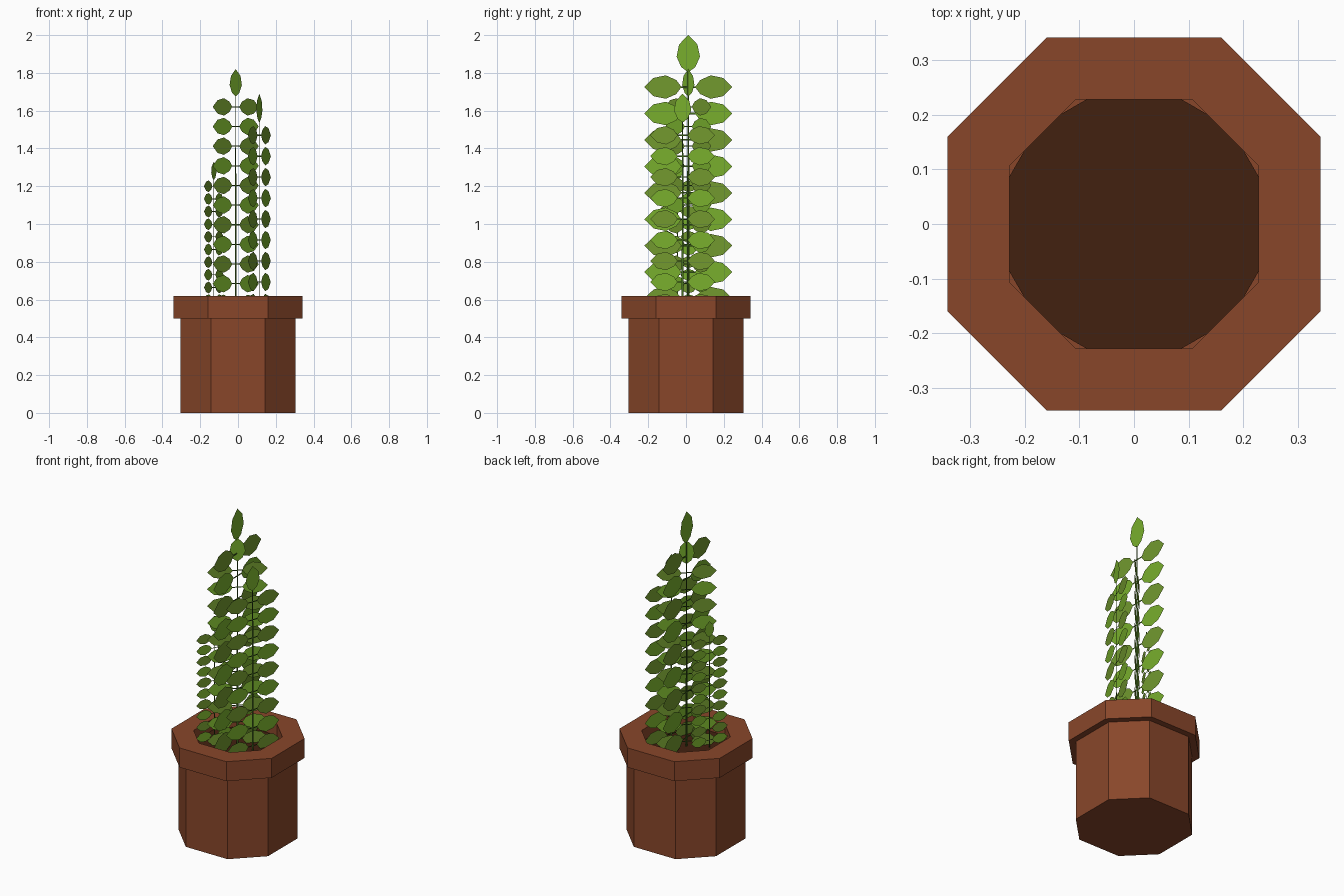
import bpy, bmesh, math
from mathutils import Vector

if "Cube" in bpy.data.objects:
    bpy.data.objects.remove(bpy.data.objects["Cube"])


def material(name, rgb):
    m = bpy.data.materials.new(name)
    m.diffuse_color = (*rgb, 1)
    m.use_nodes = True
    m.node_tree.nodes["Principled BSDF"].inputs["Base Color"].default_value = m.diffuse_color
    return m


CLAY = material("clay", (0.25, 0.062, 0.023))
SOIL = material("soil", (0.055, 0.015, 0.005))
LEAF_A = material("leaf_bright", (0.19, 0.43, 0.026))
LEAF_B = material("leaf_olive", (0.17, 0.32, 0.028))
STEM = material("stem_green", (0.06, 0.16, 0.015))


def finish(bm, name, mats):
    me = bpy.data.meshes.new(name)
    bm.to_mesh(me)
    bm.free()
    ob = bpy.data.objects.new(name, me)
    for m in mats:
        me.materials.append(m)
    bpy.context.collection.objects.link(ob)
    return ob


# Pot: chamfered-square rings swept up the outside, over the rim and down inside
def ring(bm, r, z):
    c = r * 0.468
    pts = [(r, -c), (r, c), (c, r), (-c, r), (-r, c), (-r, -c), (-c, -r), (c, -r)]
    return [bm.verts.new((x, y, z)) for x, y in pts]


bm = bmesh.new()
profile = [(0.305, 0), (0.305, 0.5), (0.342, 0.5), (0.342, 0.62), (0.228, 0.62), (0.228, 0.5)]
rings = [ring(bm, r, z) for r, z in profile]
for a, b in zip(rings, rings[1:]):
    for i in range(8):
        j = (i + 1) % 8
        bm.faces.new((a[i], a[j], b[j], b[i]))
bm.faces.new(rings[0][::-1])
bm.faces.new(rings[-1])
finish(bm, "pot", [CLAY])

# Soil: twelve-sided disc set into the pot wall
SOIL_Z = 0.55
bm = bmesh.new()
bm.faces.new([bm.verts.new((0.25 * math.cos(a), 0.25 * math.sin(a), SOIL_Z))
              for a in (math.radians(15 + 30 * i) for i in range(12))])
finish(bm, "soil", [SOIL])

# Leaf outline: (fraction of length, fraction of half width)
OUTLINE = [(0, 0), (0.14, 0.6), (0.42, 1), (0.75, 0.78), (1, 0),
           (0.75, -0.78), (0.42, -1), (0.14, -0.6)]


# Flat plant: built in its local XZ plane, then placed and turned
def plant(name, x, y, angle, tip, first, step, count, s):
    bm = bmesh.new()

    def poly(pts, mat):
        f = bm.faces.new([bm.verts.new((u, 0, v)) for u, v in pts])
        f.material_index = mat

    def leaf(base, direction, mat):
        side = Vector((-direction.y, direction.x))
        poly([base + direction * (t * 0.197 * s) + side * (w * 0.062 * s)
              for t, w in OUTLINE], mat)

    w = 0.007 * s
    top = tip - 0.197 * s
    poly([(-w, SOIL_Z), (w, SOIL_Z), (w * 0.6, top + 0.01), (-w * 0.6, top + 0.01)], 2)
    leaf(Vector((0, top)), Vector((0, 1)), 0)
    for i in range(count):
        z = first - i * step
        for d in (-1, 1):
            leaf(Vector((d * 0.036 * s, z)), Vector((d, 0)), (i + 1) % 2)
            h = 0.004 * s
            poly([(0, z - h), (d * 0.042 * s, z - h), (d * 0.042 * s, z + h), (0, z + h)], 2)
    ob = finish(bm, name, [LEAF_A, LEAF_B, STEM])
    ob.location = (x, y, 0)
    ob.rotation_euler.z = math.radians(angle)


plant("tall_plant", -0.013, 0.012, 90, 2.00, 1.725, 0.14, 9, 1.0)
plant("second_plant", -0.012, 0.012, 45, 1.82, 1.62, 0.104, 11, 0.74)
plant("right_plant", 0.113, -0.018, 70.5, 1.69, 1.47, 0.111, 9, 0.78)
plant("short_plant", -0.128, -0.045, 63.5, 1.33, 1.20, 0.067, 10, 0.50)
